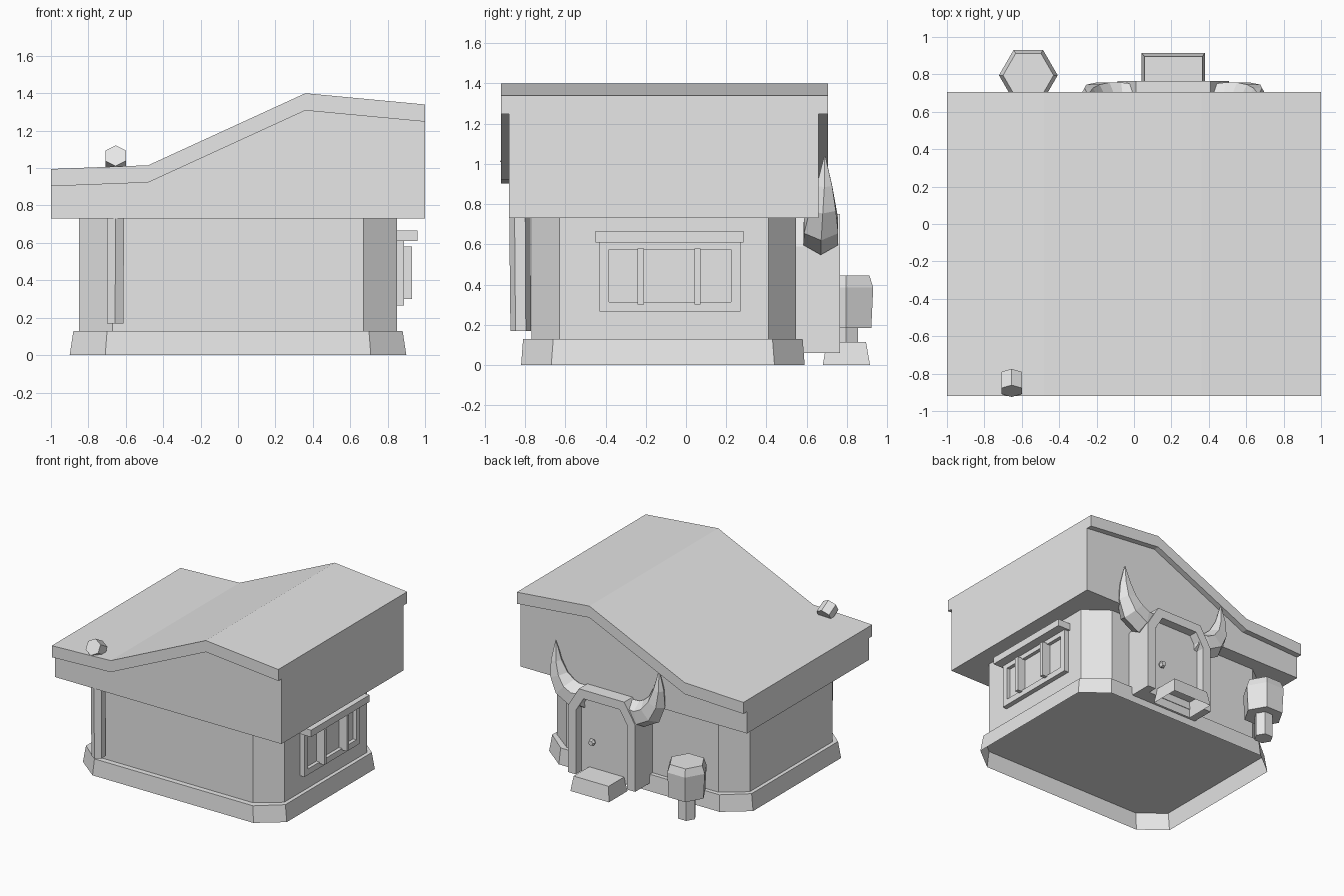
import bpy, bmesh
from math import cos, sin, pi, radians
from mathutils import Vector, Matrix

old = bpy.data.objects.get("Cube")
if old:
    bpy.data.objects.remove(old, do_unlink=True)

GREY = (0.8, 0.8, 0.8, 1)
clay = bpy.data.materials.new("plain grey")
clay.use_nodes = True
clay.diffuse_color = GREY
clay.node_tree.nodes["Principled BSDF"].inputs["Base Color"].default_value = GREY


def loft(name, rings, start=True, end=True):
    """Skin a list of equal point rings, with optional end caps."""
    bm = bmesh.new()
    loops = [[bm.verts.new(p) for p in ring] for ring in rings]
    n = len(loops[0])
    for a, b in zip(loops, loops[1:]):
        for i in range(n):
            j = (i + 1) % n
            bm.faces.new((a[i], a[j], b[j], b[i]))
    if start:
        bm.faces.new(loops[0][::-1])
    if end:
        bm.faces.new(loops[-1])
    bmesh.ops.recalc_face_normals(bm, faces=bm.faces)
    mesh = bpy.data.meshes.new(name)
    bm.to_mesh(mesh)
    bm.free()
    mesh.materials.append(clay)
    ob = bpy.data.objects.new(name, mesh)
    bpy.context.collection.objects.link(ob)
    return ob


def rect(x0, x1, y0, y1, z):
    return [(x0, y0, z), (x1, y0, z), (x1, y1, z), (x0, y1, z)]


def box(name, x0, x1, y0, y1, z0, z1):
    return loft(name, [rect(x0, x1, y0, y1, z0), rect(x0, x1, y0, y1, z1)])


def chamfered(hx, y0, y1, cx, cy, z):
    """Rectangle with cut corners, centred on x."""
    return [(-hx + cx, y0, z), (hx - cx, y0, z), (hx, y0 + cy, z), (hx, y1 - cy, z),
            (hx - cx, y1, z), (-hx + cx, y1, z), (-hx, y1 - cy, z), (-hx, y0 + cy, z)]


def hexagon(x, y, z, r, turn=0):
    return [(x + r * cos(turn + i * pi / 3), y + r * sin(turn + i * pi / 3), z)
            for i in range(6)]


def along_y(name, outline, y0, y1):
    """Extrude an x-z outline along y."""
    return loft(name, [[(x, y, z) for x, z in outline] for y in (y0, y1)])


# Base skirt, open underneath, and the walls
loft("base", [chamfered(0.9, -0.82, 0.59, 0.19, 0.15, 0),
              chamfered(0.88, -0.81, 0.58, 0.18, 0.15, 0.13)], start=False)
loft("walls", [chamfered(0.85, -0.767, 0.547, 0.18, 0.137, z) for z in (0.13, 0.74)])

# Overhanging upper storey and bent roof slab
top = [(-1, 0.995), (-0.48, 1.015), (0.36, 1.4), (1, 1.34)]
under = [(x, z - 0.092) for x, z in top]
along_y("upper_storey", [(-1, 0.73), (1, 0.73)] + under[::-1], -0.88, 0.66)
along_y("roof", top + under[::-1], -0.92, 0.705)

# Tilted peg on the roof and hanging front post
peg = loft("roof_peg", [hexagon(0, 0, z, 0.0635, pi / 2) for z in (-0.1, 0)])
peg.data.transform(Matrix.Translation((-0.654, -0.893, 1.066)) @ Matrix.Rotation(radians(60), 4, "X"))
loft("front_post", [hexagon(-0.657, -0.822, 0.17, 0.051, pi / 2),
                    hexagon(-0.655, -0.826, 0.75, 0.053, pi / 2)])


# Side window: frame, lintel and bars
def pane(x, inset):
    return [(x, y, z) for y, z in ((-0.43 + inset, 0.265 + inset), (0.27 - inset, 0.265 + inset),
                                   (0.27 - inset, 0.62 - inset), (-0.43 + inset, 0.62 - inset))]


loft("window_frame", [pane(0.84, 0), pane(0.888, 0), pane(0.888, 0.047), pane(0.86, 0.047)])
box("window_lintel", 0.84, 0.96, -0.45, 0.287, 0.61, 0.665)
for y in (-0.225, 0.058):
    box("window_bar", 0.855, 0.93, y - 0.015, y + 0.015, 0.3, 0.58)

# Back door with arched frame, knob and step
DOOR_X = 0.21


def arch(half, shoulder, crown_half, crown):
    return [(DOOR_X + u, z) for u, z in ((-half, 0.06), (-half, shoulder), (-crown_half, crown),
                                         (crown_half, crown), (half, shoulder), (half, 0.06))]


outer = arch(0.297, 0.59, 0.2, 0.75)
inner = arch(0.227, 0.57, 0.16, 0.68)
along_y("door_frame", outer + inner[::-1], 0.53, 0.765)
along_y("door", inner, 0.53, 0.695)
knob = loft("door_knob", [hexagon(0, 0, z, r) for z, r in ((0, 0.015), (0.02, 0.028), (0.045, 0.02))])
knob.data.transform(Matrix.Translation((0.33, 0.69, 0.325)) @ Matrix.Rotation(-pi / 2, 4, "X"))
loft("door_step", [rect(0.04, 0.38, 0.68, 0.915, 0), rect(0.057, 0.365, 0.7, 0.895, 0.115)], start=False)

# Mirrored pair of horns: offset from door centre, y, z, radius
path = [(0.2, 0.67, 0.65, 0.09), (0.29, 0.67, 0.645, 0.1), (0.375, 0.672, 0.69, 0.098),
        (0.43, 0.68, 0.78, 0.075), (0.452, 0.688, 0.89, 0.045), (0.456, 0.69, 1.04, 0.003)]
pts = [Vector(p[:3]) for p in path]
for side in (-1, 1):
    rings = []
    for i, p in enumerate(pts):
        t = (pts[min(i + 1, len(pts) - 1)] - pts[max(i - 1, 0)]).normalized()
        across = Vector((0, 1, 0))
        out = across.cross(t).normalized()
        ring = [p + path[i][3] * (out * cos(k * pi / 3) + across * sin(k * pi / 3)) for k in range(6)]
        rings.append([(DOOR_X + side * v.x, v.y, v.z) for v in ring])
    loft("horn", rings)

# Hexagonal letter box on its stem
loft("box_stem", [hexagon(-0.565, 0.795, z, 0.07) for z in (0, 0.2)])
loft("letter_box", [hexagon(-0.565, 0.795, z, r)
                    for z, r in ((0.185, 0.146), (0.385, 0.157), (0.445, 0.135))])
